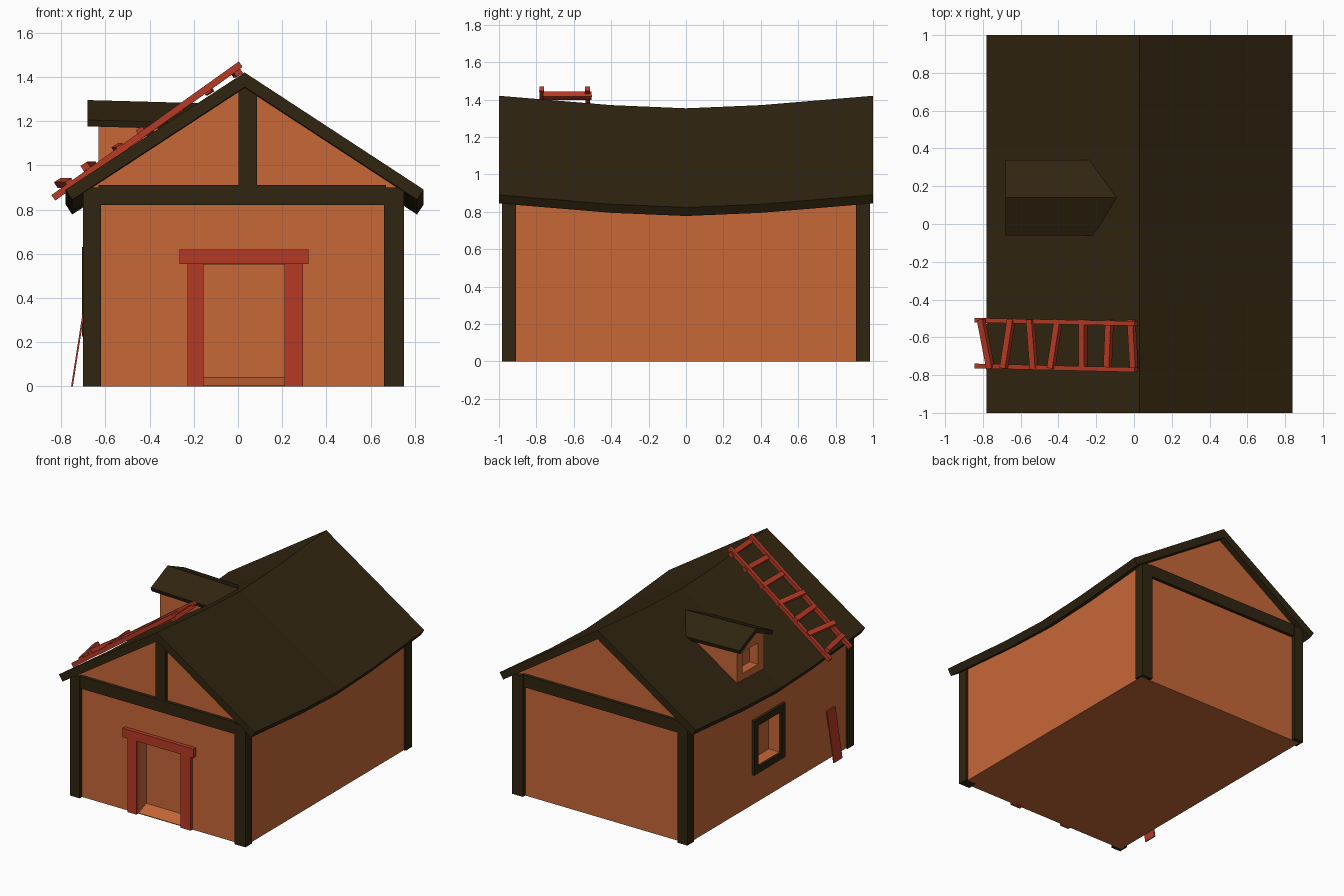
import bpy
import bmesh
from mathutils import Vector

cube = bpy.data.objects.get("Cube")
if cube:
    bpy.data.objects.remove(cube, do_unlink=True)


def material(name, rgb):
    mat = bpy.data.materials.new(name)
    mat.use_nodes = True
    mat.diffuse_color = (*rgb, 1)
    mat.node_tree.nodes["Principled BSDF"].inputs["Base Color"].default_value = (*rgb, 1)
    return mat


PLASTER = material("orange plaster", (0.57, 0.135, 0.037))
TIMBER = material("dark timber", (0.030, 0.018, 0.005))
RED = material("red wood", (0.47, 0.042, 0.018))


def loft(name, sections, mat):
    """Skin a closed solid through equal-sized rings of points."""
    bm = bmesh.new()
    rings = [[bm.verts.new(p) for p in ring] for ring in sections]
    n = len(rings[0])
    for a, b in zip(rings, rings[1:]):
        for i in range(n):
            j = (i + 1) % n
            bm.faces.new((a[i], a[j], b[j], b[i]))
    bm.faces.new(rings[0])
    bm.faces.new(rings[-1])
    bmesh.ops.recalc_face_normals(bm, faces=bm.faces)
    mesh = bpy.data.meshes.new(name)
    bm.to_mesh(mesh)
    bm.free()
    mesh.materials.append(mat)
    obj = bpy.data.objects.new(name, mesh)
    bpy.context.collection.objects.link(obj)
    return obj


def box(name, xs, ys, zs, mat):
    ring = lambda z: [(xs[0], ys[0], z), (xs[1], ys[0], z), (xs[1], ys[1], z), (xs[0], ys[1], z)]
    return loft(name, [ring(zs[0]), ring(zs[1])], mat)


def bar(name, start, end, width, depth, mat, up=(0, 0, 1)):
    """Rectangular bar between two points."""
    a, b = Vector(start), Vector(end)
    side = (b - a).cross(Vector(up)).normalized()
    top = side.cross(b - a).normalized()
    u, v = side * width / 2, top * depth / 2
    return loft(name, [[p - u - v, p + u - v, p + u + v, p - u + v] for p in (a, b)], mat)


def recess(obj, xs, ys, zs):
    """Cut a box-shaped niche and discard the cutter."""
    cutter = box("cutter", xs, ys, zs, PLASTER)
    cutter.hide_render = True
    mod = obj.modifiers.new("niche", 'BOOLEAN')
    mod.operation = 'DIFFERENCE'
    mod.solver = 'EXACT'
    mod.object = cutter
    bpy.context.view_layer.objects.active = obj
    bpy.ops.object.modifier_apply(modifier=mod.name)
    bpy.data.objects.remove(cutter, do_unlink=True)


# Shared roof shape
CX, RIDGE, PITCH, HALF = 0.03, 1.42, 0.654, 0.81
SAG = ((-1, 0), (-0.4, -0.05), (0, -0.067), (0.4, -0.05), (1, 0))


def roof_ring(y, dz):
    eave = RIDGE - PITCH * HALF
    pts = [(-HALF, eave), (0, RIDGE), (HALF, eave),
           (HALF - 0.03, eave - 0.046), (0, RIDGE - 0.066), (0.03 - HALF, eave - 0.046)]
    return [(CX + x, y, z + dz) for x, z in pts]


loft("sagging_roof", [roof_ring(y, dz) for y, dz in SAG], TIMBER)

# House body, following the sag beneath the roof
WALL_L, WALL_R, WALL_Y = -0.685, 0.735, 0.955


def body_ring(y, dz):
    under = RIDGE - 0.045 + dz
    height = lambda x: under - PITCH * abs(x - CX)
    return [(WALL_L, y, 0), (WALL_R, y, 0), (WALL_R, y, height(WALL_R)),
            (CX, y, under), (WALL_L, y, height(WALL_L))]


body = loft("house_walls", [body_ring(y * (WALL_Y if abs(y) == 1 else 1), dz) for y, dz in SAG], PLASTER)
recess(body, (-0.155, 0.21), (-1.1, -0.86), (0.004, 0.55))
recess(body, (-0.9, -0.60), (-0.12, 0.15), (0.275, 0.58))

# Sloping door sill
loft("door_sill", [[(x, -WALL_Y, 0), (x, -0.86, 0), (x, -0.86, 0.04), (x, -WALL_Y, 0.005)]
                   for x in (-0.155, 0.21)], PLASTER)

# Corner posts
for xname, xs in (("right", (-0.70, -0.62)), ("left", (0.66, 0.75))):
    for yname, s in (("front", -1), ("back", 1)):
        box(f"{yname}_{xname}_post", xs, sorted((s * 0.908, s * 0.983)), (0, 0.90), TIMBER)

# Gable timbers
for yname, s in (("front", -1), ("back", 1)):
    box(f"{yname}_gable_beam", (-0.63, 0.67), sorted((s * 0.92, s * 0.978)), (0.82, 0.91), TIMBER)
box("front_king_post", (0.003, 0.085), (-0.976, -0.92), (0.91, 1.35), TIMBER)

# Door frame
box("door_jamb_right", (-0.228, -0.155), (-0.977, -0.93), (0, 0.555), RED)
box("door_jamb_left", (0.21, 0.293), (-0.977, -0.93), (0, 0.555), RED)
box("door_lintel", (-0.265, 0.32), (-0.984, -0.92), (0.553, 0.62), RED)

# Side window frame
FX = (-0.705, -0.66)
for name, ys in (("back", (0.15, 0.2)), ("front", (-0.17, -0.12))):
    box(f"window_{name}_bar", FX, ys, (0.225, 0.63), TIMBER)
for name, zs in (("sill", (0.225, 0.275)), ("head", (0.58, 0.63))):
    box(f"window_{name}", FX, (-0.12, 0.15), zs, TIMBER)

# Dormer: plaster box with a niche, under a small gabled roof
DY, DTOP, DP = 0.14, 1.295, 0.45


def dormer_wall_ring(x):
    w, top = 0.16, DTOP - 0.02
    pts = [(-w, 0.88), (w, 0.88), (w, top - DP * w), (0, top), (-w, top - DP * w)]
    return [(x, DY + y, z) for y, z in pts]


def dormer_roof_ring(x, drop):
    w, t = 0.2, 0.033
    eave = DTOP - DP * w
    pts = [(-w, eave), (0, DTOP), (w, eave),
           (w - 0.01, eave - t + 0.004), (0, DTOP - t), (0.01 - w, eave - t + 0.004)]
    return [(x, DY + y, z - drop) for y, z in pts]


dormer = loft("dormer_walls", [dormer_wall_ring(-0.63), dormer_wall_ring(-0.15)], PLASTER)
recess(dormer, (-0.8, -0.56), (0.05, 0.23), (0.98, 1.14))
loft("dormer_roof", [dormer_roof_ring(-0.68, 0), dormer_roof_ring(-0.03, 0.018)], TIMBER)

# Roof ladder: two rails and crooked rungs
bar("ladder_back_rail", (-0.835, -0.51, 0.853), (0.012, -0.527, 1.457), 0.025, 0.03, RED)
bar("ladder_front_rail", (-0.835, -0.752, 0.853), (0.012, -0.772, 1.457), 0.025, 0.03, RED)
RUNGS = ((-0.81, -0.76), (-0.65, -0.69), (-0.55, -0.53), (-0.40, -0.44),
         (-0.27, -0.27), (-0.13, -0.14), (-0.015, 0.0))
for i, (xa, xb) in enumerate(RUNGS):
    z = 1.425 + 0.643 * (xa + xb) / 2
    bar(f"ladder_rung_{i + 1}", (xa, -0.505, z), (xb, -0.765, z), 0.035, 0.03, RED,
        up=(-0.54, 0, 0.84))

# Plank leaning on the side wall
loft("leaning_plank", [[(x, -0.77, z), (x + 0.008, -0.77, z), (x + 0.008, -0.67, z), (x, -0.67, z)]
                       for x, z in ((-0.755, 0), (-0.697, 0.37))], RED)
